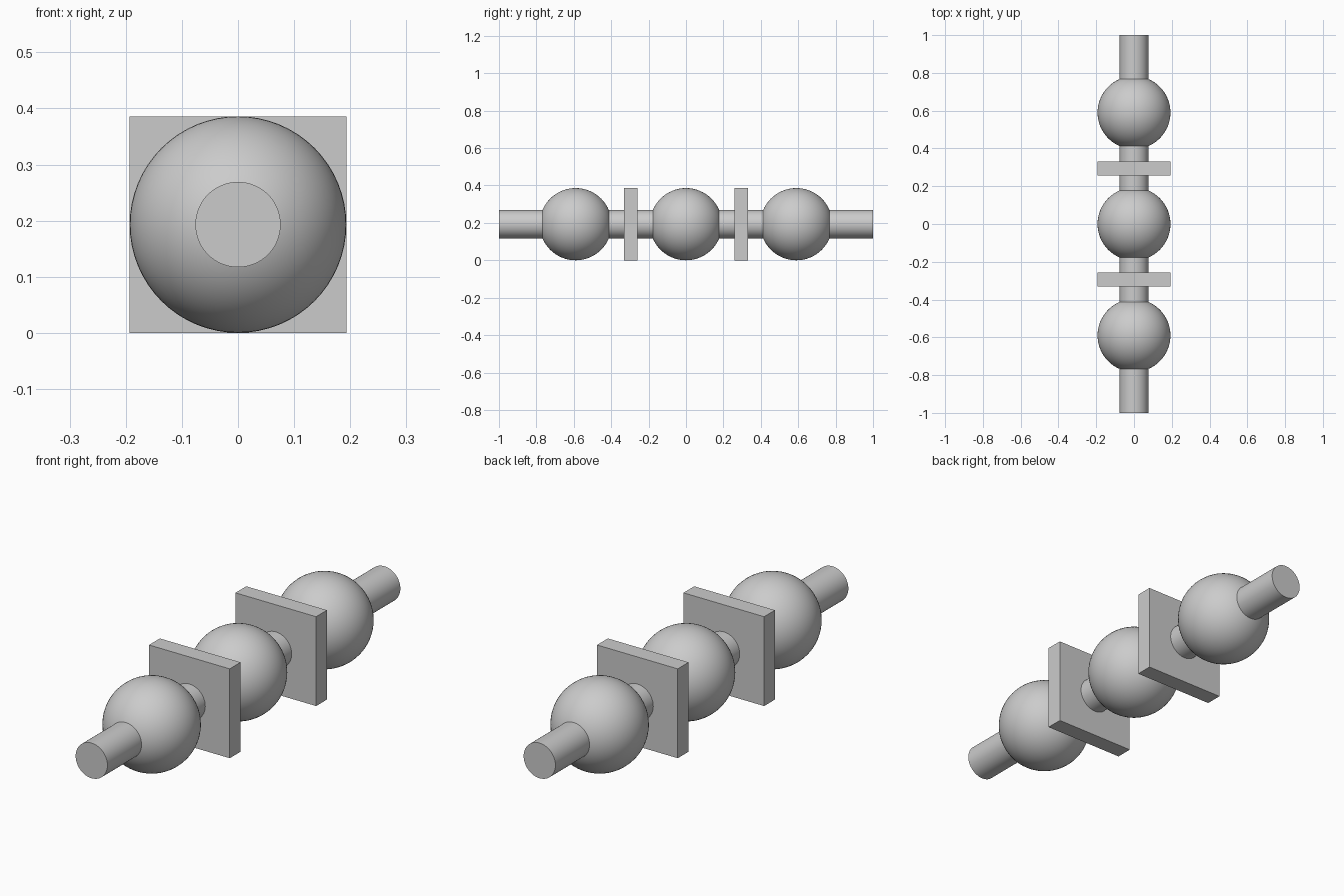
import bpy
import math

cube = bpy.data.objects.get("Cube")
if cube:
    bpy.data.objects.remove(cube, do_unlink=True)

R = 0.193          # ball radius and half the plate width
ROD_R = 0.076
STEP = 0.295       # spacing of balls and plates along the rod

# Single plain grey
GREY = (0.6, 0.6, 0.6, 1)
grey = bpy.data.materials.new("light grey")
grey.use_nodes = True
grey.diffuse_color = GREY
grey.node_tree.nodes["Principled BSDF"].inputs["Base Color"].default_value = GREY


def finish(name, smooth=True):
    obj = bpy.context.object
    obj.name = name
    obj.data.materials.append(grey)
    if smooth:
        bpy.ops.object.shade_smooth_by_angle(angle=math.radians(30))
    return obj


# Long rod through the whole row
bpy.ops.mesh.primitive_cylinder_add(vertices=64, radius=ROD_R, depth=2,
                                    location=(0, 0, R), rotation=(math.pi / 2, 0, 0))
finish("rod")

# Three balls, poles on the rod axis
for name, k in (("front_ball", -2), ("middle_ball", 0), ("back_ball", 2)):
    bpy.ops.mesh.primitive_uv_sphere_add(segments=64, ring_count=32, radius=R,
                                         location=(0, k * STEP, R),
                                         rotation=(math.pi / 2, 0, 0))
    finish(name)

# Two square plates between the balls
for name, k in (("front_plate", -1), ("back_plate", 1)):
    bpy.ops.mesh.primitive_cube_add(size=1, location=(0, k * STEP, R))
    plate = finish(name, smooth=False)
    plate.scale = (2 * R, 0.074, 2 * R)
